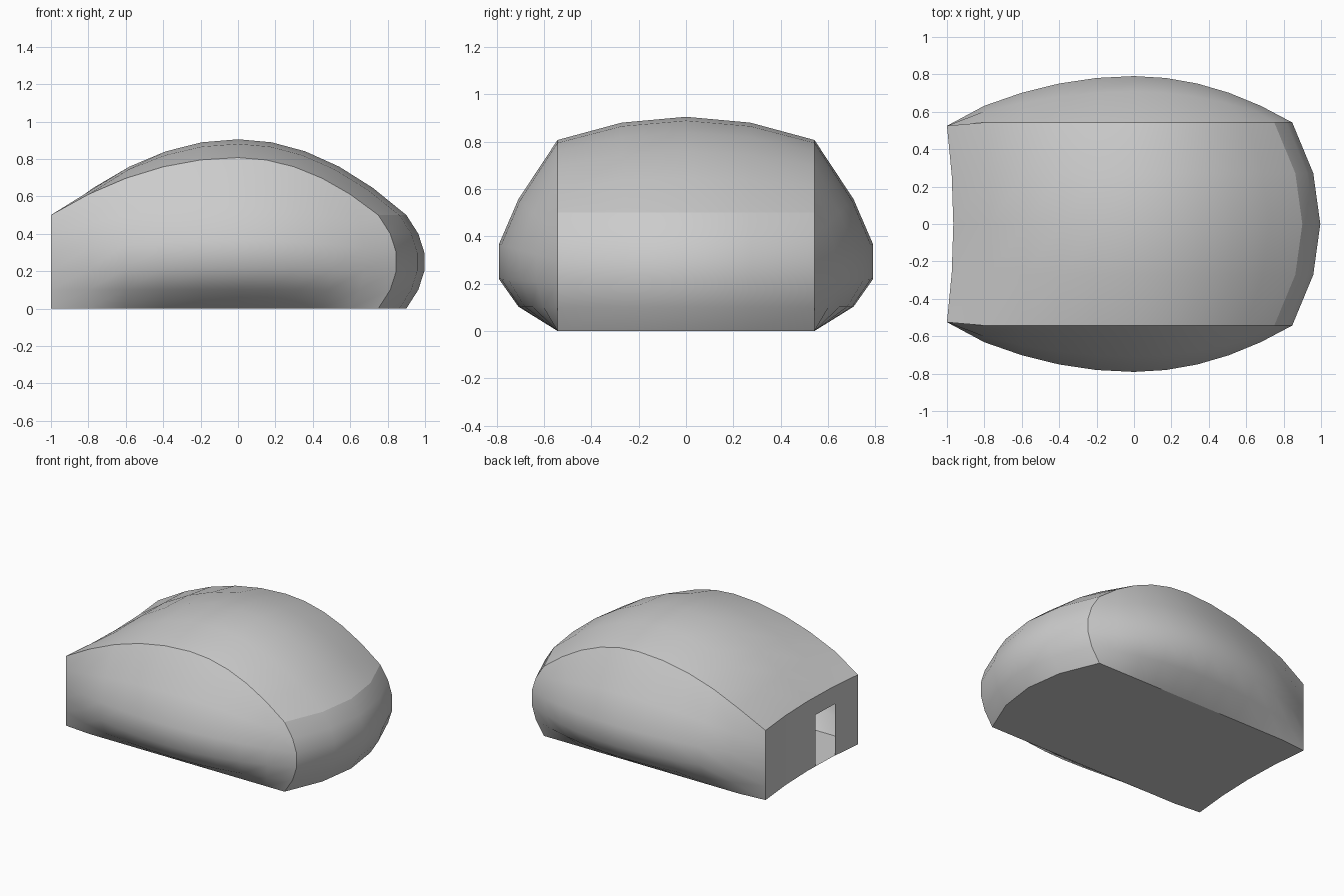
import bpy, bmesh
from mathutils import Vector

if "Cube" in bpy.data.objects:
    bpy.data.objects.remove(bpy.data.objects["Cube"])

HALF = 0.543          # half width of the roof and floor
CENTRE = Vector((0, 0, 0.3))


def arch(t):
    return 4 * t * (1 - t)


def patch(name, us, vs, fn, smooth=True):
    """Open surface grid of fn(u, v), with normals turned outward."""
    bm = bmesh.new()
    g = [[bm.verts.new(fn(u, v)) for v in vs] for u in us]
    for i in range(len(us) - 1):
        for j in range(len(vs) - 1):
            bm.faces.new((g[i][j], g[i + 1][j], g[i + 1][j + 1], g[i][j + 1]))
    bm.normal_update()
    side = sum(f.normal.dot(f.calc_center_median() - CENTRE) * f.calc_area() for f in bm.faces)
    if side < 0:
        bmesh.ops.reverse_faces(bm, faces=bm.faces[:])
    for f in bm.faces:
        f.smooth = smooth
    me = bpy.data.meshes.new(name)
    bm.to_mesh(me)
    bm.free()
    ob = bpy.data.objects.new(name, me)
    bpy.context.collection.objects.link(ob)
    return ob


def along(t, front, back):
    """x position: t=0 at the front wall, 0.5 at the crown, 1 at the rear."""
    return (1 - 2 * t) * front if t < 0.5 else (2 * t - 1) * back


def half_width(t):
    return 0.525 if t == 0 else HALF


def front_x(v):
    return -1 + 0.034 * (1 - v * v)


def rear_x(v, u):
    return 0.75 + 0.15 * (1 - v * v) + 0.1 * arch(u)


def steps(n):
    return [i / n for i in range(n + 1)]


across = [-1, -0.5, 0, 0.5, 1]


# Domed roof
def roof(t, v):
    z = 0.5 + (0.307 + 0.098 * (1 - v * v)) * arch(t)
    return (along(t, front_x(v), rear_x(v, 0)), half_width(t) * v, z)


patch("roof", steps(10), across, roof)


# Rounded rear wall
patch("rear_wall", steps(5), across,
      lambda u, v: (rear_x(v, u), HALF * v, 0.5 * u))


# Bulging side walls
for label, s in (("right", -1), ("left", 1)):
    def side(t, u, s=s):
        return (along(t, -1, rear_x(1, u)),
                s * (half_width(t) + 0.258 * arch(t) * arch(u)),
                0.5 * u + 0.307 * arch(t) * u ** 3)
    patch(label + "_side_wall", steps(10), steps(5), side)


# Flat floor
patch("floor", [0, 0.1, 0.5, 1], across,
      lambda t, v: (along(t, front_x(v), rear_x(v, 0)), half_width(t) * v, 0), False)


# Concave entrance wall, in three pieces around the doorway
def wall_x(v):
    a = min(int((v + 1) * 2), 3)
    f = (v + 1) * 2 - a
    return front_x(across[a]) * (1 - f) + front_x(across[a + 1]) * f


def wall(v, z):
    return (wall_x(v), 0.525 * v, z)


D0, D1, DOOR_TOP = -0.56, -0.17, 0.37
patch("entrance_wall_right", [-1, D0], [0, DOOR_TOP, 0.5], wall, False)
patch("entrance_lintel", [D0, -0.5, D1], [DOOR_TOP, 0.5], wall, False)
patch("entrance_wall_left", [D1, 0, 0.5, 1], [0, DOOR_TOP, 0.5], wall, False)
